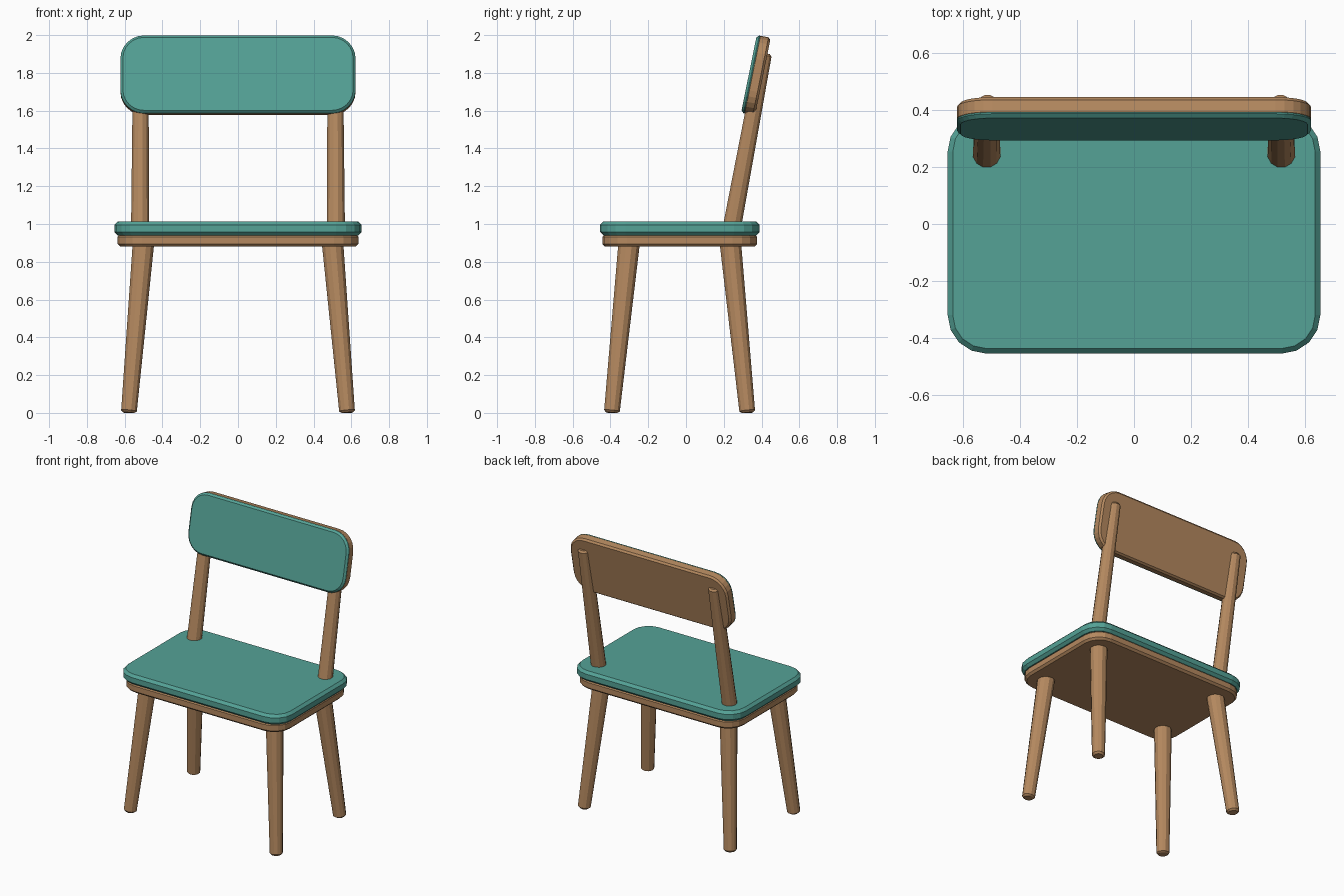
import bpy, bmesh
from math import pi, sin, cos
from mathutils import Vector, Matrix

if "Cube" in bpy.data.objects:
    bpy.data.objects.remove(bpy.data.objects["Cube"], do_unlink=True)


def material(name, rgb):
    m = bpy.data.materials.new(name)
    m.use_nodes = True
    m.diffuse_color = (*rgb, 1)
    m.node_tree.nodes["Principled BSDF"].inputs["Base Color"].default_value = (*rgb, 1)
    return m


TEAL = material("teal paint", (0.089, 0.361, 0.305))
WOOD = material("warm wood", (0.46, 0.25, 0.115))


def rounded_rect(w, d, r, segs):
    """Outline of a rounded rectangle, counter-clockwise."""
    pts = []
    for i, (sx, sy) in enumerate([(1, 1), (-1, 1), (-1, -1), (1, -1)]):
        for k in range(segs + 1):
            a = (i + k / segs) * pi / 2
            pts.append((sx * (w / 2 - r) + r * cos(a), sy * (d / 2 - r) + r * sin(a)))
    return pts


def loft(name, rings, mat, matrix=Matrix()):
    """Skin a stack of matching rings and cap both ends."""
    bm = bmesh.new()
    loops = [[bm.verts.new(matrix @ Vector(p)) for p in ring] for ring in rings]
    n = len(loops[0])
    for lo, hi in zip(loops, loops[1:]):
        for i in range(n):
            j = (i + 1) % n
            bm.faces.new((lo[i], lo[j], hi[j], hi[i]))
    bm.faces.new(loops[0][::-1])
    bm.faces.new(loops[-1])
    bmesh.ops.recalc_face_normals(bm, faces=bm.faces)
    mesh = bpy.data.meshes.new(name)
    bm.to_mesh(mesh)
    bm.free()
    mesh.materials.append(mat)
    obj = bpy.data.objects.new(name, mesh)
    bpy.context.collection.objects.link(obj)
    return obj


def slab(name, w, d, z0, z1, r, segs, low, high, mat, matrix=Matrix()):
    """Rounded board with a chamfer on its lower and upper rim."""
    steps = [(low, z0), (0, z0 + low), (0, z1 - high), (high, z1)]
    rings = [[(x, y, z) for x, y in rounded_rect(w - 2 * c, d - 2 * c, r - c, segs)]
             for c, z in steps]
    return loft(name, rings, mat, matrix)


def rod(name, a, b, ra, rb, mat, flat_ends=False, sides=12, c=0.012):
    """Tapered round rod from a to b with chamfered ends."""
    a, b = Vector(a), Vector(b)
    length = (b - a).length
    axis = (b - a) / length
    turn = Vector((0, 0, 1)).rotation_difference(axis).to_matrix()
    rings = []
    for t, r in [(0, ra - c), (c, ra), (length - c, rb), (length, rb - c)]:
        ring = []
        for k in range(sides):
            ang = 2 * pi * (k + 0.5) / sides
            p = a + axis * t + turn @ Vector((r * cos(ang), r * sin(ang), 0))
            p.z = max(p.z, 0)
            ring.append(p)
        rings.append(ring)
    return loft(name, rings, mat)


# Seat: wooden board with a painted pad on top
at_seat = Matrix.Translation((0, -0.033, 0))
slab("seat_board", 1.275, 0.82, 0.88, 0.946, 0.13, 4, 0.014, 0.014, WOOD, at_seat)
slab("seat_pad", 1.31, 0.845, 0.94, 1.013, 0.135, 4, 0.018, 0.018, TEAL, at_seat)

# Backrest: leaning board, local z points to the front
lean = (Matrix.Translation((0, 0.37, 1.7875)) @ Matrix.Rotation(-0.2, 4, 'X')
        @ Matrix.Rotation(pi / 2, 4, 'X'))
slab("backrest_board", 1.245, 0.42, -0.0375, 0.0185, 0.125, 6, 0.012, 0.001, WOOD, lean)
slab("backrest_pad", 1.245, 0.42, 0.0185, 0.0375, 0.125, 6, 0.001, 0.013, TEAL, lean)

# Splayed legs and back posts
for side, s in (("left", 1), ("right", -1)):
    rod("front_leg_" + side, (s * 0.578, -0.393, 0), (s * 0.498, -0.298, 0.93),
        0.043, 0.059, WOOD)
    rod("back_leg_" + side, (s * 0.578, 0.325, 0), (s * 0.498, 0.232, 0.93),
        0.043, 0.059, WOOD)
    rod("back_post_" + side, (s * 0.518, 0.237, 0.95), (s * 0.515, 0.415, 1.905),
        0.05, 0.042, WOOD)
